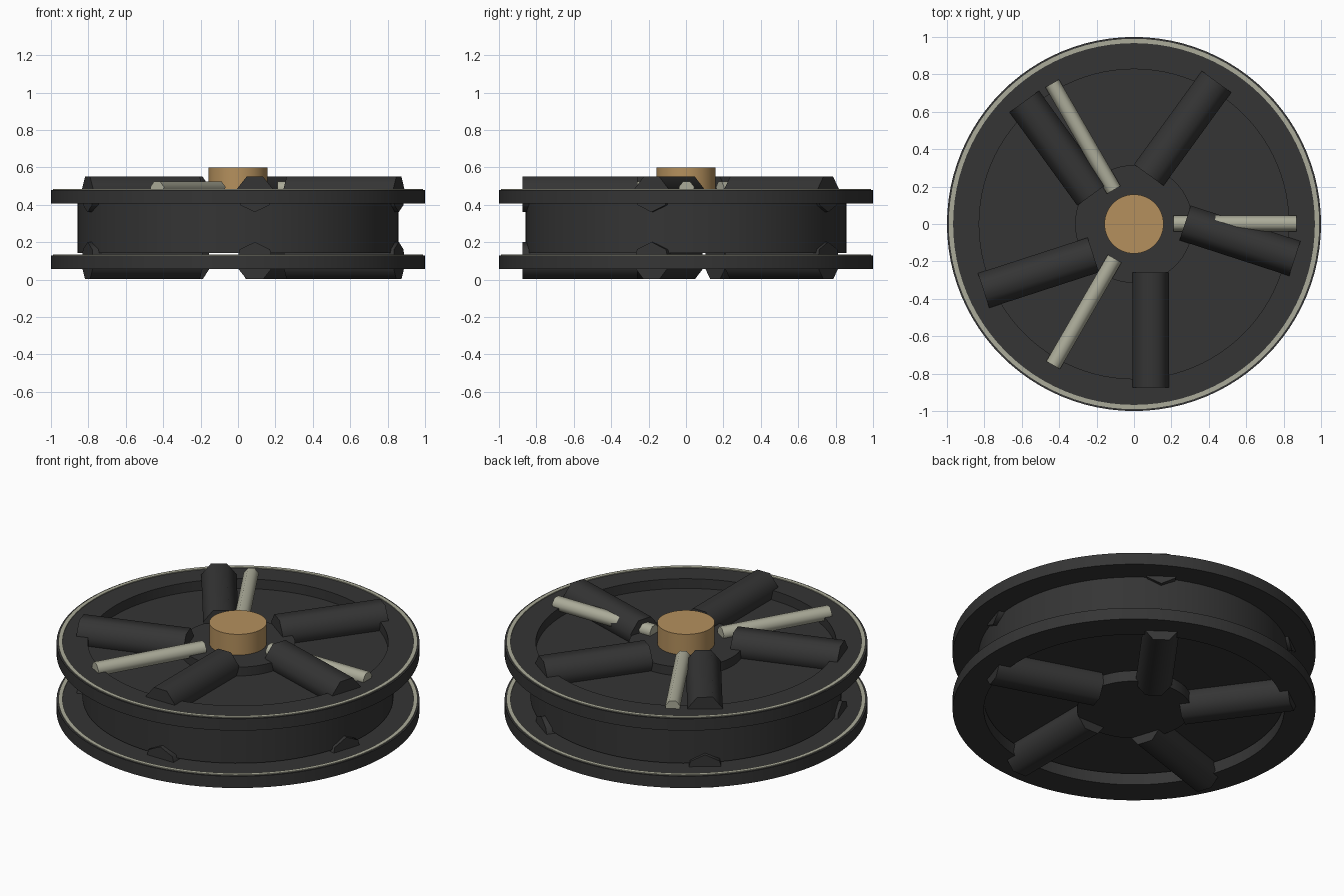
import bpy, bmesh, math
from mathutils import Matrix, Vector

cube = bpy.data.objects.get("Cube")
if cube:
    bpy.data.objects.remove(cube)


def material(name, rgb):
    mat = bpy.data.materials.new(name)
    mat.use_nodes = True
    mat.diffuse_color = (*rgb, 1)
    mat.node_tree.nodes["Principled BSDF"].inputs["Base Color"].default_value = (*rgb, 1)
    return mat


DARK = material("dark rubber", (0.035, 0.035, 0.035))
PALE = material("pale metal", (0.41, 0.41, 0.32))
BRASS = material("brass", (0.46, 0.28, 0.11))


def finish(bm, name, mat, angle=40):
    bmesh.ops.recalc_face_normals(bm, faces=bm.faces)
    mesh = bpy.data.meshes.new(name)
    bm.to_mesh(mesh)
    bm.free()
    mesh.materials.append(mat)
    obj = bpy.data.objects.new(name, mesh)
    bpy.context.collection.objects.link(obj)
    bpy.ops.object.select_all(action='DESELECT')
    obj.select_set(True)
    bpy.context.view_layer.objects.active = obj
    bpy.ops.object.shade_smooth_by_angle(angle=math.radians(angle))
    return obj


def disc(name, mat, radius, low, high):
    bm = bmesh.new()
    bmesh.ops.create_cone(bm, cap_ends=True, segments=96, radius1=radius, radius2=radius,
                          depth=high - low, matrix=Matrix.Translation((0, 0, (low + high) / 2)))
    return finish(bm, name, mat)


def ring(name, mat, inner, outer, low, high):
    # Rectangular section turned around the axle
    bm = bmesh.new()
    section = [bm.verts.new((r, 0, z)) for r, z in
               ((inner, low), (outer, low), (outer, high), (inner, high))]
    edges = [bm.edges.new((section[i - 1], section[i])) for i in range(4)]
    bmesh.ops.spin(bm, geom=section + edges, cent=(0, 0, 0), axis=(0, 0, 1),
                   angle=math.tau, steps=96)
    bmesh.ops.remove_doubles(bm, verts=bm.verts, dist=0.0001)
    return finish(bm, name, mat)


def rods(name, mat, count, start, end, offset, z, radius, first_angle, point_up):
    # Seven-sided bars laid out around the axle, each shifted sideways by offset
    for i in range(count):
        bm = bmesh.new()
        bmesh.ops.create_cone(bm, cap_ends=True, segments=7, radius1=radius,
                              radius2=radius, depth=end - start)
        low = min(bm.verts, key=lambda v: v.co.y).co
        corner = math.atan2(low.y, low.x)
        target = math.pi if point_up else 0
        turn = Matrix.Rotation(target - corner, 4, 'Z')
        lay = Matrix.Rotation(math.pi / 2, 4, 'Y')
        place = Matrix.Translation(Vector(((start + end) / 2, offset, z)))
        around = Matrix.Rotation(math.radians(first_angle) + math.tau * i / count, 4, 'Z')
        bm.transform(around @ place @ lay @ turn)
        finish(bm, f"{name}_{i + 1}", mat, 60)


# Drum between the two flanges
disc("drum", DARK, 0.857, 0.142, 0.42)

# Flanges with pale trim, and hub plates in their recesses
for side, low, high in (("upper", 0.407, 0.479), ("lower", 0.058, 0.129)):
    ring(side + "_flange", DARK, 0.828, 1.0, low, high)
    ring(side + "_trim", PALE, 0.967, 0.99, high - 0.004, high + 0.005)
    disc(side + "_hub_plate", DARK, 0.315, low, high - 0.005)

# Five broad spokes on each face
rods("upper_spoke", DARK, 5, 0.258, 0.875, 0.09, 0.461, 0.1, 270, False)
rods("lower_spoke", DARK, 5, 0.258, 0.875, 0.09, 0.097, 0.104, 270, True)

# Three thin pale rods on the upper face
rods("thin_rod", PALE, 3, 0.212, 0.87, 0.003, 0.486, 0.043, 0, False)

# Axle cap
disc("axle_cap", BRASS, 0.158, 0.44, 0.6)
